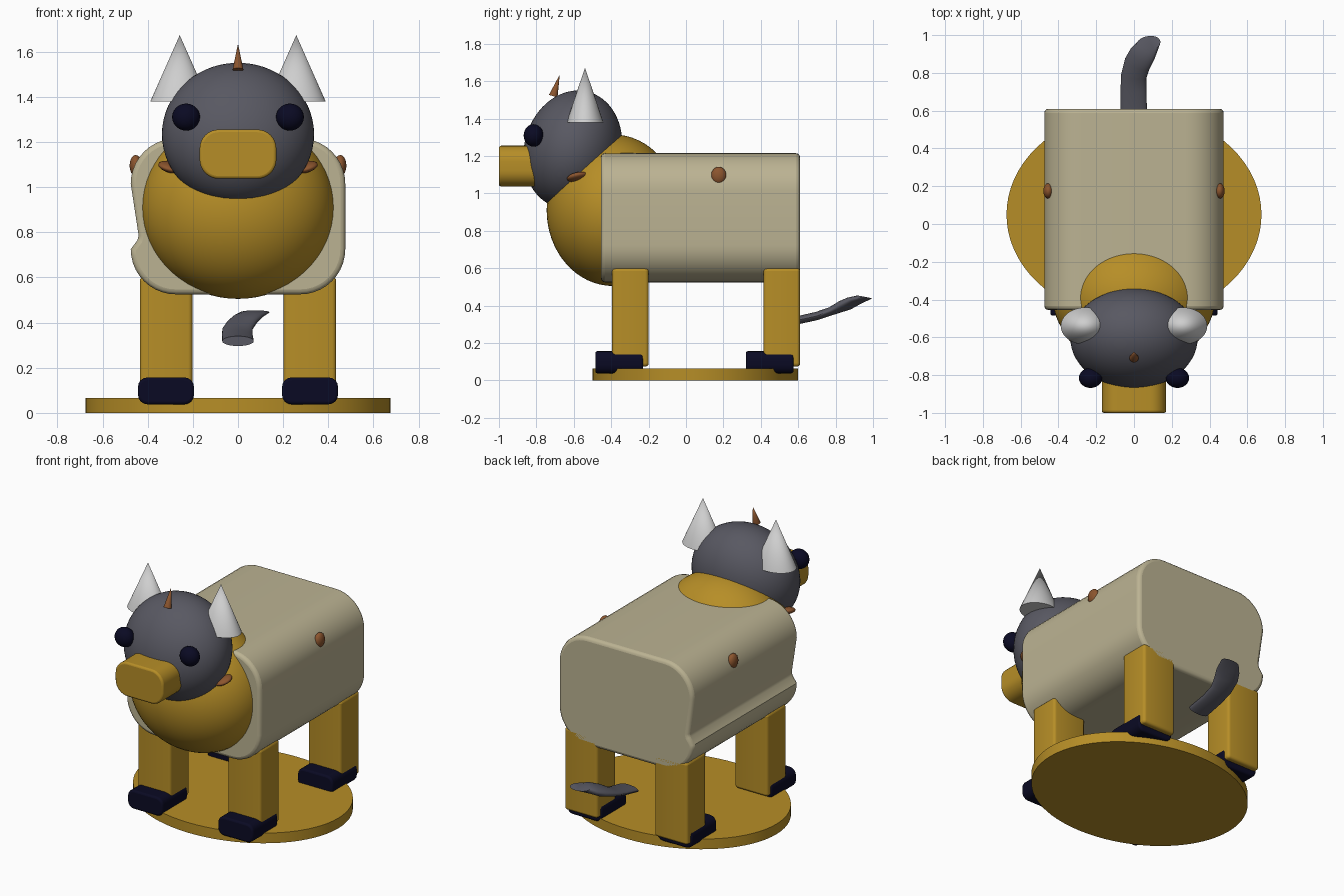
import bpy, bmesh
from math import sin, cos, pi, radians
from mathutils import Vector

if "Cube" in bpy.data.objects:
    bpy.data.objects.remove(bpy.data.objects["Cube"])


def material(name, r, g, b):
    m = bpy.data.materials.new(name)
    m.use_nodes = True
    m.diffuse_color = (r, g, b, 1)
    bsdf = m.node_tree.nodes["Principled BSDF"]
    bsdf.inputs["Base Color"].default_value = (r, g, b, 1)
    bsdf.inputs["Roughness"].default_value = 0.7
    return m


GOLD = material("gold", 0.47, 0.27, 0.02)
CREAM = material("cream", 0.50, 0.45, 0.29)
SLATE = material("slate grey", 0.098, 0.098, 0.122)
NAVY = material("dark navy", 0.003, 0.003, 0.017)
BROWN = material("brown", 0.26, 0.09, 0.027)
WHITE = material("pale grey", 0.62, 0.62, 0.62)


def finish(ob, name, mat, bevel=0):
    ob.name = ob.data.name = name
    ob.data.materials.append(mat)
    bpy.ops.object.select_all(action="DESELECT")
    ob.select_set(True)
    bpy.context.view_layer.objects.active = ob
    bpy.ops.object.shade_smooth_by_angle(angle=radians(35))
    if bevel:
        mod = ob.modifiers.new("soft edges", "BEVEL")
        mod.width, mod.segments = bevel, 3
        mod.limit_method, mod.angle_limit = "ANGLE", radians(50)
    return ob


def ellipsoid(name, mat, loc, semi, rot=(0, 0, 0), segments=48):
    bpy.ops.mesh.primitive_uv_sphere_add(
        segments=segments, ring_count=segments // 2, location=loc, rotation=rot)
    ob = bpy.context.object
    ob.scale = semi
    return finish(ob, name, mat)


def cone(name, mat, base, tip, rx, ry):
    axis = Vector(tip) - Vector(base)
    bpy.ops.mesh.primitive_cone_add(
        vertices=40, radius1=1, depth=1, location=(Vector(base) + Vector(tip)) / 2)
    ob = bpy.context.object
    ob.scale = (rx, ry, axis.length)
    # lean only forwards or backwards
    ob.rotation_euler.x = -axis.yz.angle_signed(Vector((0, 1)))
    return finish(ob, name, mat)


def loft(name, mat, rings, bevel=0):
    """Skin a list of equal-length rings and cap both ends."""
    bm = bmesh.new()
    loops = [[bm.verts.new(p) for p in ring] for ring in rings]
    n = len(loops[0])
    for a, b in zip(loops, loops[1:]):
        for i in range(n):
            j = (i + 1) % n
            bm.faces.new((a[i], a[j], b[j], b[i]))
    bm.faces.new(loops[0])
    bm.faces.new(loops[-1])
    bmesh.ops.recalc_face_normals(bm, faces=bm.faces)
    me = bpy.data.meshes.new(name)
    bm.to_mesh(me)
    bm.free()
    ob = bpy.data.objects.new(name, me)
    bpy.context.collection.objects.link(ob)
    return finish(ob, name, mat, bevel)


def rounded_rect(u0, u1, v0, v1, r, steps=8):
    pts = []
    corners = ((u1 - r, v0 + r), (u1 - r, v1 - r), (u0 + r, v1 - r), (u0 + r, v0 + r))
    for k, (cu, cv) in enumerate(corners):
        for i in range(steps + 1):
            a = (k - 1 + i / steps) * pi / 2
            pts.append((cu + r * cos(a), cv + r * sin(a)))
    return pts


def along_y(name, mat, outline, y0, y1, bevel=0):
    return loft(name, mat, [[(u, y, v) for u, v in outline] for y in (y0, y1)], bevel)


# Oval base plate
bpy.ops.mesh.primitive_cylinder_add(vertices=72, radius=1, depth=1, location=(0, 0.05, 0.0325))
base = bpy.context.object
base.scale = (0.675, 0.55, 0.065)
finish(base, "base_plate", GOLD)

# Barrel body, with a long crease pressed into its right flank
steps = 10
outline = rounded_rect(-0.475, 0.475, 0.525, 1.215, 0.2, steps)
cut = 3 * (steps + 1)
outline[cut:cut] = [(-0.44, 0.785), (-0.445, 0.765)]
along_y("body", CREAM, outline, -0.455, 0.61, 0.022)

# Chest and head
ellipsoid("chest", GOLD, (0, -0.39, 0.91), (0.43, 0.355, 0.405), segments=64)
ellipsoid("head", SLATE, (0, -0.605, 1.234), (0.337, 0.26, 0.32), (radians(-15), 0, 0), 64)
along_y("snout", GOLD, rounded_rect(-0.17, 0.17, 1.037, 1.255, 0.085), -1.0, -0.65, 0.012)

# Small forehead spike
cone("forehead_spike", BROWN, (0, -0.675, 1.52), (0, -0.71, 1.635), 0.024, 0.024)

# Paired parts
for side, s in (("left", 1), ("right", -1)):
    ellipsoid(side + "_eye", NAVY, (s * 0.23, -0.815, 1.31), (0.062, 0.053, 0.06), segments=24)
    cone(side + "_horn", WHITE, (s * 0.258, -0.54, 1.38), (s * 0.258, -0.54, 1.673), 0.13, 0.098)
    ellipsoid(side + "_side_button", BROWN, (s * 0.453, 0.175, 1.095),
              (0.027, 0.041, 0.047), segments=24)
    ellipsoid(side + "_collar_button", BROWN, (s * 0.3, -0.58, 1.088),
              (0.055, 0.058, 0.022), (radians(12), radians(-15 * s), 0), 24)

    # Legs with feet
    for end, leg_y, foot_y in (("front", -0.395, -0.485), ("back", 0.415, 0.32)):
        x0, x1 = sorted((s * 0.202, s * 0.435))
        plan = rounded_rect(x0, x1, leg_y, leg_y + 0.195, 0.018, 3)
        loft(f"{end}_{side}_leg", GOLD,
             [[(u, v, z) for u, v in plan] for z in (0.075, 0.6)], 0.015)
        x0, x1 = sorted((s * 0.195, s * 0.443))
        along_y(f"{end}_{side}_foot", NAVY, rounded_rect(x0, x1, 0.038, 0.157, 0.042, 4),
                foot_y, foot_y + 0.255, 0.012)

# Flattened tail, curving up and to the left
sections = (  # centre, half width, half thickness in y and z, sideways turn
    ((0, 0.58, 0.318), 0.07, (0, 0.022), 0),
    ((-0.003, 0.70, 0.345), 0.068, (-0.004, 0.022), 0),
    ((-0.002, 0.78, 0.372), 0.067, (-0.012, 0.02), -0.008),
    ((0.018, 0.85, 0.402), 0.066, (-0.028, 0.022), -0.022),
    ((0.045, 0.90, 0.427), 0.065, (-0.034, 0.016), -0.02),
    ((0.076, 0.955, 0.446), 0.064, (-0.04, 0.008), 0.008),
)
rings = []
for (cx, cy, cz), w, (ty, tz), turn in sections:
    angles = [2 * pi * i / 28 for i in range(28)]
    rings.append([(cx + w * cos(a), cy + turn * cos(a) + ty * sin(a), cz + tz * sin(a))
                  for a in angles])
loft("tail", SLATE, rings)
